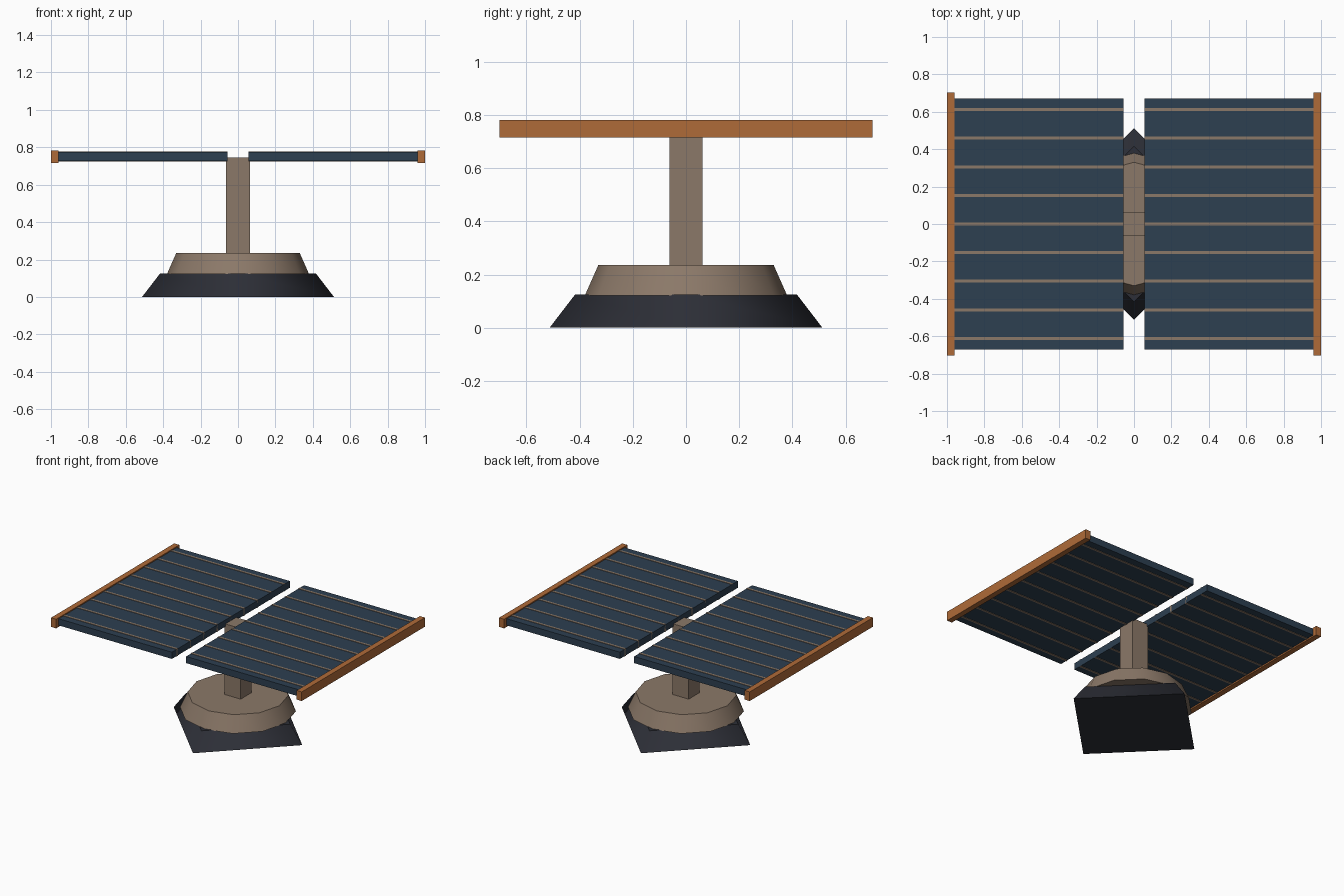
import bpy, bmesh
from mathutils import Matrix, Vector

if "Cube" in bpy.data.objects:
    bpy.data.objects.remove(bpy.data.objects["Cube"])


def material(name, rgb):
    m = bpy.data.materials.new(name)
    m.diffuse_color = (*rgb, 1)
    m.use_nodes = True
    m.node_tree.nodes["Principled BSDF"].inputs["Base Color"].default_value = m.diffuse_color
    return m


DARK = material("dark_metal", (0.026, 0.028, 0.038))
TAUPE = material("taupe_metal", (0.26, 0.19, 0.14))
BLUE = material("cell_blue", (0.026, 0.05, 0.082))
COPPER = material("copper", (0.43, 0.145, 0.04))


def finish(name, bm, mat):
    me = bpy.data.meshes.new(name)
    bm.to_mesh(me)
    bm.free()
    me.materials.append(mat)
    ob = bpy.data.objects.new(name, me)
    bpy.context.collection.objects.link(ob)
    return ob


def box(name, lo, hi, mat):
    lo, hi = Vector(lo), Vector(hi)
    bm = bmesh.new()
    bmesh.ops.create_cube(bm, size=1, matrix=Matrix.Translation((lo + hi) / 2)
                          @ Matrix.Diagonal((*(hi - lo), 1)))
    return finish(name, bm, mat)


def frustum(name, sides, r0, r1, z0, z1, mat):
    bm = bmesh.new()
    bmesh.ops.create_cone(bm, cap_ends=True, segments=sides, radius1=r0, radius2=r1,
                          depth=z1 - z0, matrix=Matrix.Translation((0, 0, (z0 + z1) / 2)))
    bm.normal_update()
    # sloping sides are smooth, caps stay flat with sharp rims
    for f in bm.faces:
        f.smooth = abs(f.normal.z) < 0.95
    for e in bm.edges:
        e.smooth = all(f.smooth for f in e.link_faces)
    return finish(name, bm, mat)


# Pedestal: four-sided foot, twelve-sided collar, square post
frustum("foot", 4, 0.513, 0.417, 0, 0.125, DARK)
frustum("collar", 12, 0.38, 0.33, 0.122, 0.235, TAUPE)
box("post", (-0.065, -0.062, 0.23), (0.065, 0.062, 0.745), TAUPE)

# Two panels, each with nine cross strips and an outer rail
for side, s in (("left", -1), ("right", 1)):
    def span(a, b):
        return sorted((s * a, s * b))

    x0, x1 = span(0.057, 0.965)
    box(side + "_panel", (x0, -0.672, 0.726), (x1, 0.672, 0.774), BLUE)
    for i in range(9):
        y = (i - 4) * 0.153
        box(f"{side}_strip_{i + 1}", (x0, y - 0.008, 0.723), (x1, y + 0.008, 0.777), TAUPE)
    x0, x1 = span(0.96, 1.0)
    box(side + "_rail", (x0, -0.702, 0.716), (x1, 0.702, 0.782), COPPER)
